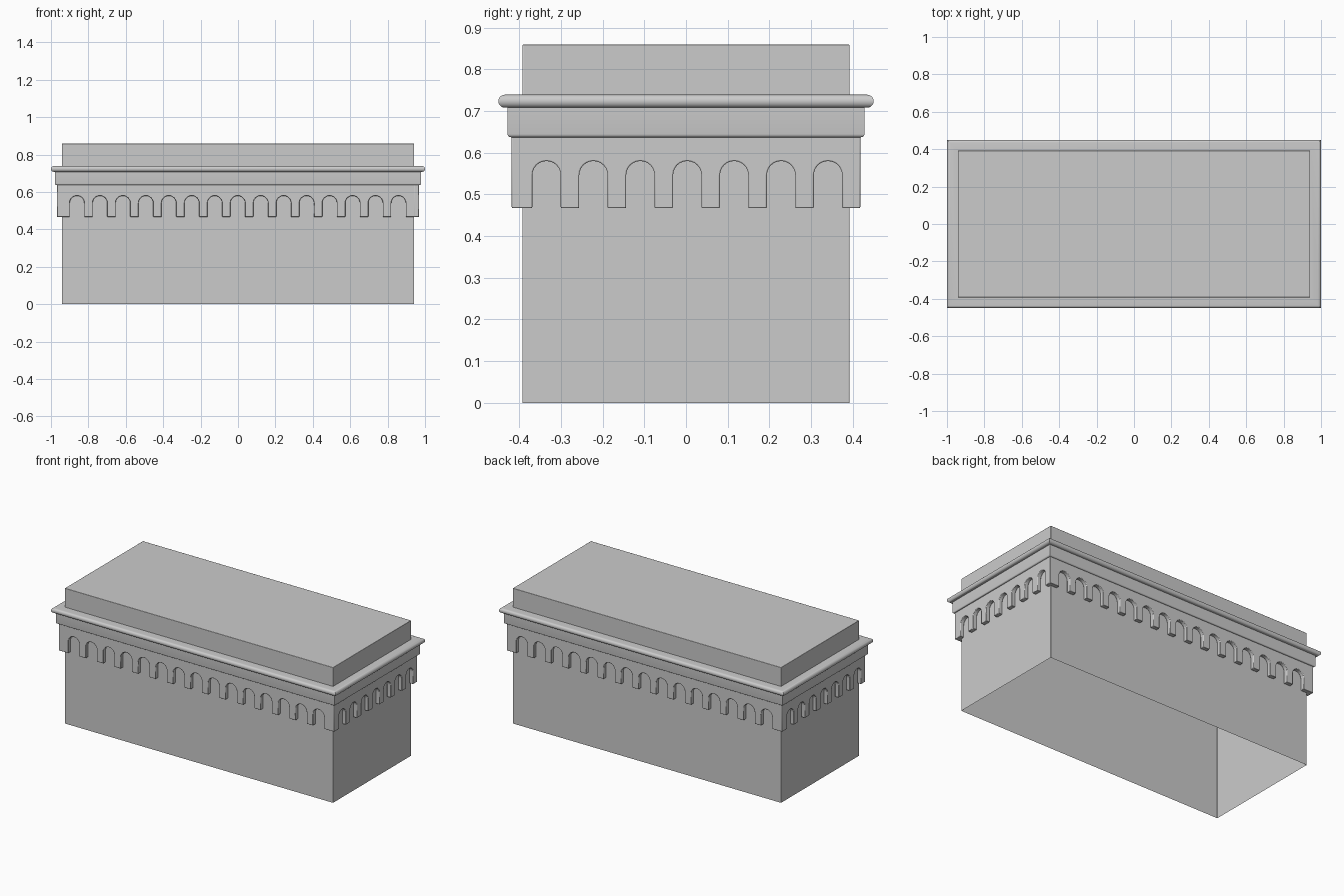
import bpy, bmesh, math
from mathutils import Matrix, Vector

if "Cube" in bpy.data.objects:
    bpy.data.objects.remove(bpy.data.objects["Cube"])

WX, WY, TOP = 0.942, 0.392, 0.859      # wall half sizes and height
PROUD = 0.026                          # how far the arcade stands off the wall


def make_object(name, bm, bevel=0.0):
    bmesh.ops.recalc_face_normals(bm, faces=bm.faces)
    mesh = bpy.data.meshes.new(name)
    bm.to_mesh(mesh)
    bm.free()
    ob = bpy.data.objects.new(name, mesh)
    bpy.context.collection.objects.link(ob)
    if bevel:
        mod = ob.modifiers.new("soft_edges", 'BEVEL')
        mod.width, mod.segments = bevel, 2
        mod.limit_method, mod.angle_limit = 'ANGLE', math.radians(40)
    bpy.ops.object.select_all(action='DESELECT')
    ob.select_set(True)
    bpy.context.view_layer.objects.active = ob
    bpy.ops.object.shade_smooth_by_angle(angle=math.radians(35))
    return ob


def moulding(name, profile):
    """Sweep (offset, z) profile points round the wall with mitred corners."""
    bm = bmesh.new()
    loops = [[bm.verts.new((sx * (WX + o), sy * (WY + o), z))
              for sx, sy in ((-1, -1), (1, -1), (1, 1), (-1, 1))]
             for o, z in profile]
    for a, b in zip(loops, loops[1:]):
        for i in range(4):
            j = (i + 1) % 4
            bm.faces.new((a[i], a[j], b[j], b[i]))
    return make_object(name, bm)


def arc(co, cz, r, a0, a1, n):
    return [(co + r * math.cos(math.radians(a0 + (a1 - a0) * i / n)),
             cz + r * math.sin(math.radians(a0 + (a1 - a0) * i / n)))
            for i in range(n + 1)]


def arcade(name, half, centres, r, angle, distance):
    """Panel with round-headed notches, turned and moved out to its side."""
    low, high, crown = 0.467, 0.642, 0.580
    pts = [(-half, low)]
    for c in sorted(centres):
        pts += [(c - r, low)] + arc(c, crown - r, r, 180, 0, 12) + [(c + r, low)]
    pts += [(half, low), (half, high), (-half, high)]
    bm = bmesh.new()
    face = bm.faces.new([bm.verts.new((x, 0, z)) for x, z in pts])
    out = bmesh.ops.extrude_face_region(bm, geom=[face])
    moved = [v for v in out['geom'] if isinstance(v, bmesh.types.BMVert)]
    bmesh.ops.translate(bm, verts=moved, vec=Vector((0, -PROUD, 0)))
    bm.transform(Matrix.Rotation(angle, 4, 'Z') @ Matrix.Translation((0, -distance, 0)))
    return make_object(name, bm, 0.003)


# Main block, open underneath
bm = bmesh.new()
bmesh.ops.create_cube(bm, size=1)
bm.transform(Matrix.Translation((0, 0, TOP / 2)) @ Matrix.Diagonal((2 * WX, 2 * WY, TOP, 1)))
bmesh.ops.delete(bm, geom=[f for f in bm.faces if f.normal.z < -0.5], context='FACES')
make_object("main_block", bm, 0.002)

# Band under the roll, with a rounded lower edge
moulding("frieze_band", [(0, 0.637)] + arc(0.028, 0.645, 0.008, -90, 0, 4)
         + [(0.036, 0.709), (0, 0.709)])

# Half-round roll crowning the cornice
moulding("cornice_roll", [(0, 0.708)] + arc(0.0425, 0.7235, 0.0155, -90, 90, 10)
         + [(0, 0.739)])

# Arcaded friezes on the four sides
front = [-0.861 + 0.1228 * i for i in range(15)]
back = front
sides = [0.003 + 0.1125 * (i - 3) for i in range(7)]
arcade("front_arcade", WX + PROUD, front, 0.039, 0, WY)
arcade("back_arcade", WX + PROUD, back, 0.039, math.pi, WY)
arcade("right_arcade", WY + PROUD, sides, 0.034, math.pi / 2, WX)
arcade("left_arcade", WY + PROUD, sides, 0.034, -math.pi / 2, WX)
